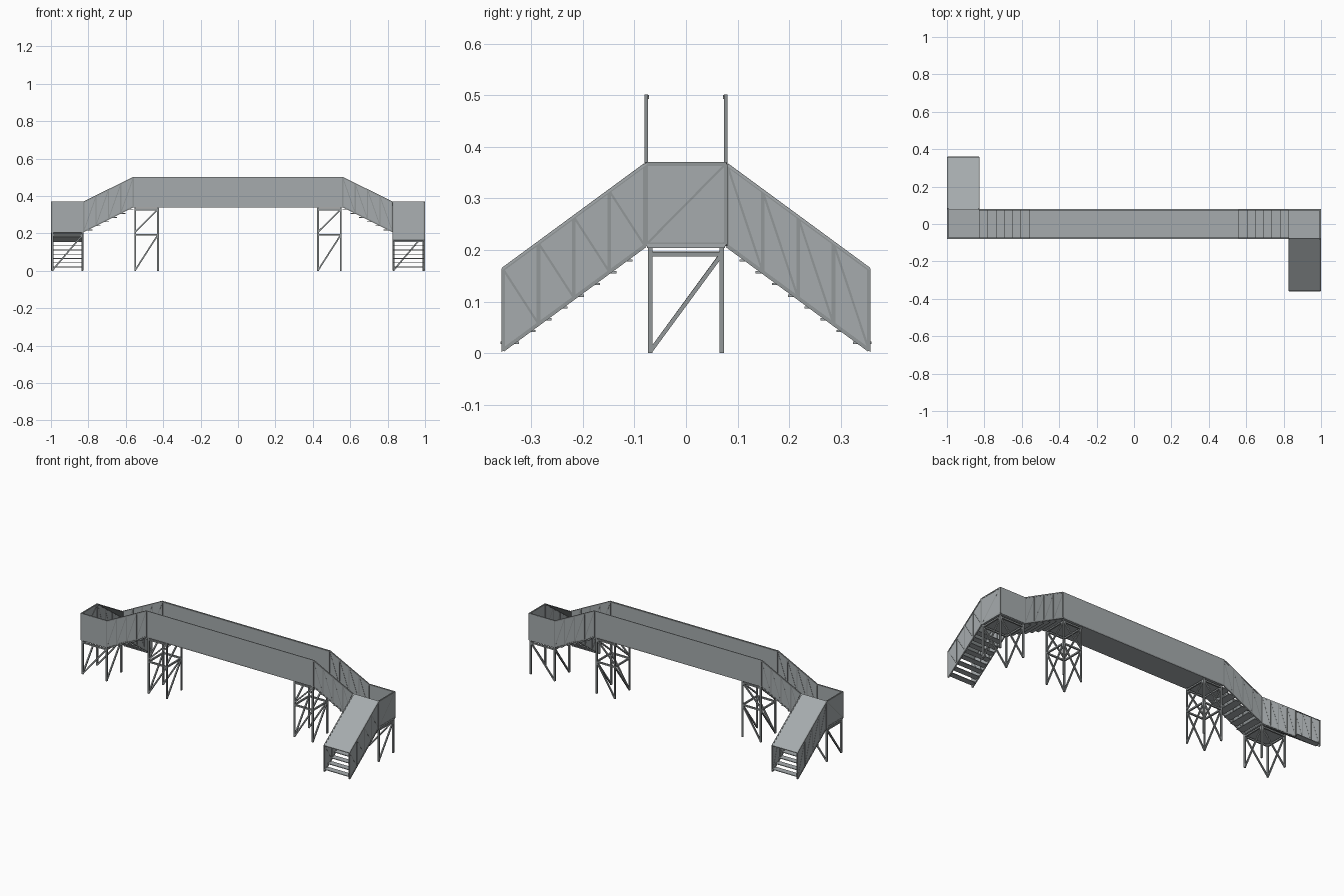
import bpy, bmesh
from mathutils import Vector

old = bpy.data.objects.get("Cube")
if old:
    bpy.data.objects.remove(old, do_unlink=True)


def material(name, color):
    m = bpy.data.materials.new(name)
    m.use_nodes = True
    m.diffuse_color = (*color, 1)
    m.node_tree.nodes["Principled BSDF"].inputs["Base Color"].default_value = (*color, 1)
    return m


PANEL = material("panel grey", (0.38, 0.41, 0.42))
STEEL = material("steel grey", (0.29, 0.31, 0.315))


def finish(name, bm, mat):
    bmesh.ops.recalc_face_normals(bm, faces=bm.faces)
    me = bpy.data.meshes.new(name)
    bm.to_mesh(me)
    bm.free()
    me.materials.append(mat)
    ob = bpy.data.objects.new(name, me)
    bpy.context.collection.objects.link(ob)
    return ob


def slab(bm, points, depth):
    """Flat polygon extruded along a vector."""
    face = bm.faces.new([bm.verts.new(p) for p in points])
    ext = bmesh.ops.extrude_face_region(bm, geom=[face])["geom"]
    bmesh.ops.translate(bm, vec=depth, verts=[v for v in ext if isinstance(v, bmesh.types.BMVert)])
    bm.faces.ensure_lookup_table()
    if not face.is_valid or len(face.link_loops if hasattr(face, "link_loops") else [1]) == 0:
        return


def bar(bm, a, b, w=0.008):
    """Square bar between two points."""
    a, b = Vector(a), Vector(b)
    d = b - a
    ref = Vector((0, 0, 1)) if abs(d.normalized().z) < 0.95 else Vector((1, 0, 0))
    u = d.cross(ref).normalized() * w / 2
    v = d.cross(u).normalized() * w / 2
    slab(bm, [a + u + v, a - u + v, a - u - v, a + u - v], d)


def box(bm, x0, x1, y0, y1, z0, z1):
    slab(bm, [(x0, y0, z0), (x1, y0, z0), (x1, y1, z0), (x0, y1, z0)], Vector((0, 0, z1 - z0)))


def frame(bm, lo_a, lo_b, height, bays, flip=False, w=0.007):
    """Rails, posts and one diagonal per bay on a slanted panel."""
    a, b, up = Vector(lo_a), Vector(lo_b), Vector((0, 0, height))
    bar(bm, a, b, w)
    bar(bm, a + up, b + up, w)
    for i in range(bays + 1):
        p = a.lerp(b, i / bays)
        bar(bm, p, p + up, w)
        if i < bays:
            q = a.lerp(b, (i + 1) / bays)
            bar(bm, p if flip else p + up, q + up if flip else q, w * 0.6)


HALF_W, TOP, DECK, LAND, H = 0.076, 0.5, 0.34, 0.208, 0.162
SPAN, FLAT, END, FOOT = 0.825, 0.56, 1.0, 0.358

# Side walls of the span and its two sloping ends
profile = [(-SPAN, LAND), (-FLAT, DECK), (FLAT, DECK), (SPAN, LAND)]
outline = profile + [(x, z + H) for x, z in reversed(profile)]
for s, name in ((-1, "front"), (1, "back")):
    bm = bmesh.new()
    slab(bm, [(x, s * HALF_W, z) for x, z in outline], Vector((0, s * 0.003, 0)))
    finish(name + "_span_wall", bm, PANEL)
    bm = bmesh.new()
    y = s * 0.0755
    for z in (DECK + 0.004, TOP - 0.003):
        bar(bm, (-FLAT, y, z), (FLAT, y, z), 0.007)
    for e in (-1, 1):
        frame(bm, (e * FLAT, s * 0.077, DECK + 0.003), (e * SPAN, s * 0.077, LAND + 0.003), H - 0.006, 4)
    finish(name + "_span_frame", bm, STEEL)

# Span deck
bm = bmesh.new()
box(bm, -FLAT, FLAT, -HALF_W, HALF_W, DECK, DECK + 0.008)
finish("span_deck", bm, PANEL)


def legs(bm, x0, x1, levels):
    """Four-legged braced trestle."""
    y = 0.0695
    corners = [(x0, -y), (x1, -y), (x1, y), (x0, y)]
    for cx, cy in corners:
        bar(bm, (cx, cy, 0), (cx, cy, levels[-1]), 0.009)
    sides = [((x0, -y), (x1, -y)), ((x0, y), (x1, y)), ((x0, -y), (x0, y)), ((x1, -y), (x1, y))]
    for low, high in zip(levels, levels[1:]):
        for a, b in sides:
            bar(bm, (*a, high - 0.012), (*b, high - 0.012), 0.009)
            bar(bm, (*a, low + 0.003), (*b, high - 0.012), 0.008)


for s, side in ((1, "left"), (-1, "right")):
    def P(x, y, z):
        return Vector((s * x, s * y, z))

    # Landing floor and its two closed walls
    bm = bmesh.new()
    box(bm, *sorted((s * SPAN, s * END)), -HALF_W, HALF_W, LAND - 0.004, LAND + 0.004)
    finish(side + "_landing_floor", bm, PANEL)
    bm = bmesh.new()
    up = Vector((0, 0, H))
    a, b, c = P(SPAN, 0.077, LAND), P(END - 0.004, 0.077, LAND), P(END - 0.004, -0.077, LAND)
    slab(bm, [a, b, b + up, a + up], P(0, 0.003, 0))
    slab(bm, [b, c, c + up, b + up], P(0.002, 0, 0))
    finish(side + "_landing_walls", bm, PANEL)
    bm = bmesh.new()
    lift = Vector((0, 0, 0.003))
    frame(bm, c + lift, b + lift, H - 0.006, 1, s > 0)
    for z in (LAND + 0.004, LAND + H - 0.003):
        bar(bm, P(SPAN, 0.0755, z), P(END, 0.0755, z), 0.007)
    finish(side + "_landing_frame", bm, STEEL)

    # Staircase walls, roof and frames
    bm = bmesh.new()
    slope = [(-HALF_W, LAND), (-FOOT, 0.002), (-FOOT, 0.002 + H), (-HALF_W, LAND + H)]
    for x in (SPAN + 0.002, END - 0.005):
        slab(bm, [P(x, y, z) for y, z in slope], P(0.003, 0, 0))
    finish(side + "_stair_walls", bm, PANEL)
    bm = bmesh.new()
    (y1, z1), (y0, z0) = slope[3], slope[2]
    slab(bm, [P(SPAN, y1, z1), P(END, y1, z1), P(END, y0, z0), P(SPAN, y0, z0)], Vector((0, 0, -0.004)))
    finish(side + "_stair_roof", bm, PANEL)
    bm = bmesh.new()
    for x in (SPAN + 0.0035, END - 0.0035):
        frame(bm, P(x, -0.08, LAND), P(x, -FOOT + 0.003, 0.006), H - 0.005, 4, s > 0)
    finish(side + "_stair_frame", bm, STEEL)

    # Stair treads
    bm = bmesh.new()
    for i in range(8):
        y, z = -0.342 + i * 0.0315, 0.022 + i * 0.0228
        p = [P(SPAN + 0.004, y - 0.018, z), P(END - 0.004, y - 0.018, z),
             P(END - 0.004, y + 0.018, z), P(SPAN + 0.004, y + 0.018, z)]
        slab(bm, p, Vector((0, 0, -0.004)))
    finish(side + "_stair_treads", bm, PANEL)

    # Treads of the sloping end of the span
    bm = bmesh.new()
    n = 6
    run = (SPAN - FLAT) / n
    for i in range(n):
        x, z = SPAN - run * (i + 0.5), LAND + (DECK - LAND) * (i + 0.5) / n
        box(bm, *sorted((s * (x - run * 0.54), s * (x + run * 0.54))), -HALF_W, HALF_W, z - 0.002, z + 0.002)
    finish(side + "_slope_treads", bm, PANEL)

    # Trestles under the landing and the span
    bm = bmesh.new()
    legs(bm, *sorted((s * 0.832, s * 0.992)), (0, LAND - 0.004))
    finish(side + "_landing_trestle", bm, STEEL)
    bm = bmesh.new()
    legs(bm, *sorted((s * 0.428, s * 0.55)), (0, 0.205, DECK))
    finish(side + "_span_trestle", bm, STEEL)
